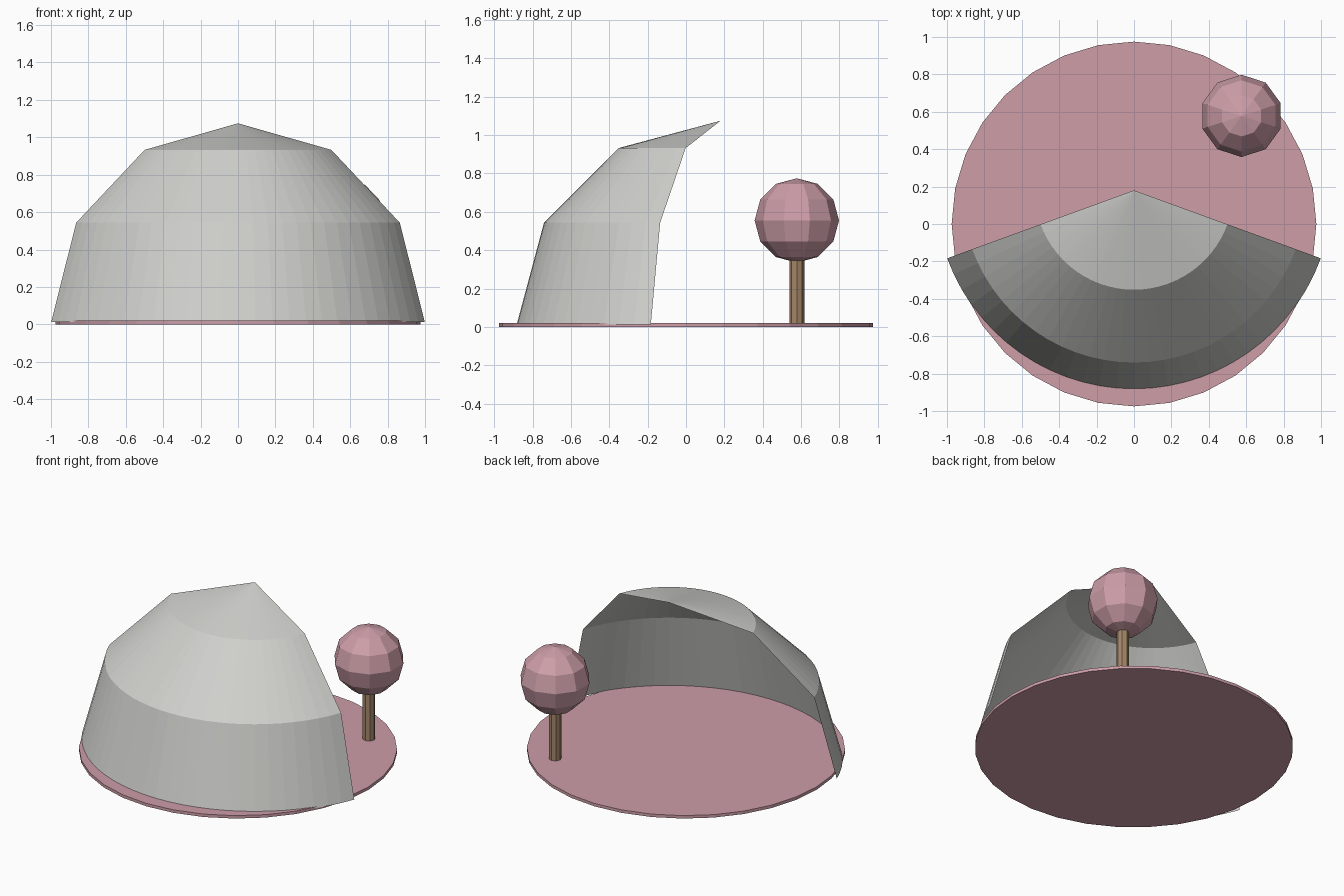
import bpy, bmesh
from math import sin, cos, radians

if "Cube" in bpy.data.objects:
    bpy.data.objects.remove(bpy.data.objects["Cube"], do_unlink=True)


def material(name, rgb):
    m = bpy.data.materials.new(name)
    m.use_nodes = True
    m.diffuse_color = (*rgb, 1)
    m.node_tree.nodes["Principled BSDF"].inputs["Base Color"].default_value = (*rgb, 1)
    return m


def lathe(name, profile, centre, segments, mat, start=90, sweep=360):
    """Turn (radius, z) points, listed bottom to top, around a vertical axis."""
    cx, cy = centre
    closed = sweep == 360
    count = segments if closed else segments + 1
    angles = [radians(start + sweep * i / segments) for i in range(count)]
    bm = bmesh.new()
    rings = []
    for r, z in profile:
        if r < 1e-6:  # a pole is a single shared vertex
            rings.append([bm.verts.new((cx, cy, z))] * count)
        else:
            rings.append([bm.verts.new((cx + r * cos(a), cy + r * sin(a), z)) for a in angles])
    for low, high in zip(rings, rings[1:]):
        for i in range(segments):
            j = (i + 1) % count
            quad = (low[i], low[j], high[j], high[i])
            bm.faces.new(list(dict.fromkeys(quad)))
    mesh = bpy.data.meshes.new(name)
    bm.to_mesh(mesh)
    bm.free()
    mesh.materials.append(mat)
    obj = bpy.data.objects.new(name, mesh)
    bpy.context.collection.objects.link(obj)
    return obj


pink = material("dusty pink", (0.61, 0.34, 0.39))
grey = material("pale grey", (0.63, 0.63, 0.61))
brown = material("wood brown", (0.37, 0.24, 0.14))

# Round ground plate
lathe("ground_disc", [(0, 0), (0.975, 0), (0.975, 0.02), (0, 0.02)], (0, 0), 32, pink)

# Open shell: a 140 degree slice of a stepped dome
R = 1.063
shell = [(R * cos(radians(t)), 0.012 + R * sin(radians(t))) for t in (0, 30, 60, 90)]
lathe("dome_shell", shell, (0, 0.18), 28, grey, start=200, sweep=140)

# Tree: trunk and faceted ball crown
tree = (0.575, 0.578)
lathe("tree_trunk", [(0, 0.01), (0.039, 0.01), (0.039, 0.38), (0, 0.38)], tree, 8, brown)
crown = [(0.22 * cos(radians(t)), 0.555 + 0.22 * sin(radians(t))) for t in range(-90, 91, 30)]
lathe("tree_crown", crown, tree, 10, pink)
